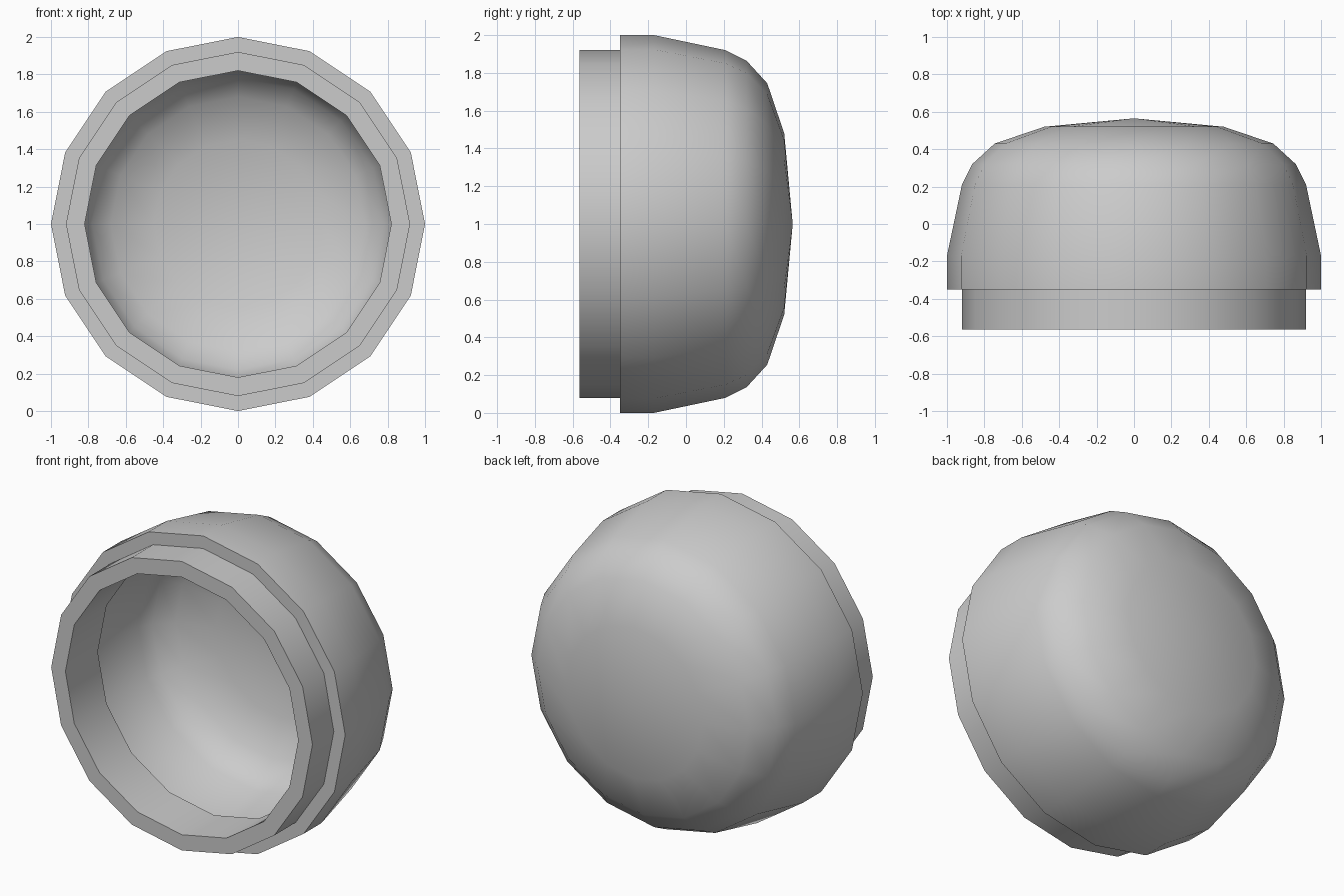
import bpy, bmesh, math

if "Cube" in bpy.data.objects:
    bpy.data.objects.remove(bpy.data.objects["Cube"])

SIDES = 16
# (radius, y): outer dome from pole to rim, then back along the hollow inside
OUTER = [(0, .565), (.48, .52), (.745, .43), (.865, .32), (.92, .21),
         (1, -.17), (1, -.35), (.92, -.35), (.92, -.565)]
INNER = [(.82, -.565), (.82, -.24), (.90, -.24), (.90, -.18), (.82, .17),
         (.78, .25), (.68, .34), (.45, .42), (0, .465)]


def lathe_y(name, profile, z):
    """Revolve a profile round the y axis into a closed shell."""
    bm = bmesh.new()
    rings = []
    for r, y in profile:
        count = SIDES if r else 1
        rings.append([bm.verts.new((r * math.cos(2 * math.pi * i / SIDES), y,
                                    z + r * math.sin(2 * math.pi * i / SIDES)))
                      for i in range(count)])
    for a, b in zip(rings, rings[1:]):
        for i in range(SIDES):
            j = (i + 1) % SIDES
            corners = [a[i % len(a)], a[j % len(a)], b[j % len(b)], b[i % len(b)]]
            bm.faces.new(list(dict.fromkeys(corners)))
    bmesh.ops.recalc_face_normals(bm, faces=bm.faces)
    mesh = bpy.data.meshes.new(name)
    bm.to_mesh(mesh)
    bm.free()
    obj = bpy.data.objects.new(name, mesh)
    bpy.context.collection.objects.link(obj)
    return obj


# Hollow domed cap with a stepped neck
cap = lathe_y("domed_cap", OUTER + INNER, 1.0)
bpy.context.view_layer.objects.active = cap
cap.select_set(True)
bpy.ops.object.shade_smooth_by_angle(angle=math.radians(30))
